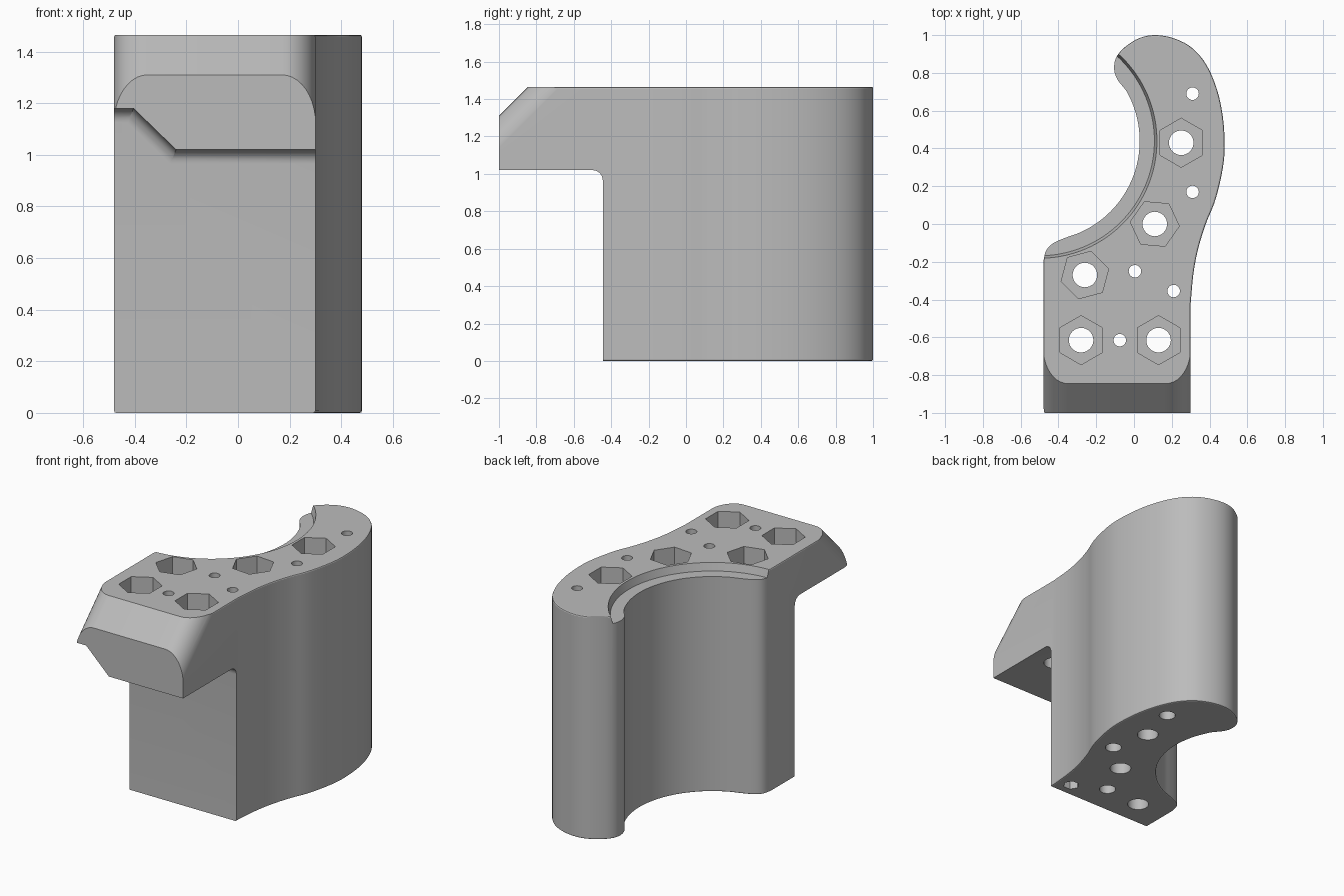
import bpy, bmesh, math
from mathutils import Vector

cube = bpy.data.objects.get("Cube")
if cube:
    bpy.data.objects.remove(cube, do_unlink=True)

TOP = 1.465
CX, CY = -0.5, 0.44          # centre of the concave side


def ring(cx, cy, r, n, start=0.0):
    return [(cx + r * math.cos(start + 2 * math.pi * i / n),
             cy + r * math.sin(start + 2 * math.pi * i / n)) for i in range(n)]


def arc(cx, cy, rx, ry, a0, a1, n):
    """Elliptical arc, angles in degrees."""
    out = []
    for i in range(n + 1):
        a = math.radians(a0 + (a1 - a0) * i / n)
        out.append((cx + rx * math.cos(a), cy + ry * math.sin(a)))
    return out


def smooth_path(pts, steps):
    """Catmull-Rom curve through the points."""
    p = [Vector(q) for q in pts]
    p = [2 * p[0] - p[1]] + p + [2 * p[-1] - p[-2]]
    out = []
    for a, b, c, d in zip(p, p[1:], p[2:], p[3:]):
        for i in range(steps):
            t = i / steps
            q = 0.5 * (2 * b + (c - a) * t + (2 * a - 5 * b + 4 * c - d) * t * t
                       + (3 * b - a - 3 * c + d) * t ** 3)
            out.append((q.x, q.y))
    out.append(tuple(pts[-1]))
    return out


def prism(name, lower, upper, bevel_ends=(), width=0.0, segments=2):
    """Solid between two matching loops; optionally rounds the end rims."""
    bm = bmesh.new()
    a = [bm.verts.new(p) for p in lower]
    b = [bm.verts.new(p) for p in upper]
    ends = [bm.faces.new(a[::-1]), bm.faces.new(b)]
    for i in range(len(a)):
        j = (i + 1) % len(a)
        bm.faces.new((a[i], a[j], b[j], b[i]))
    bmesh.ops.recalc_face_normals(bm, faces=bm.faces[:])
    edges = list({e for k in bevel_ends for e in ends[k].edges})
    if edges:
        bmesh.ops.bevel(bm, geom=edges, offset=width, segments=segments,
                        profile=0.5, affect='EDGES')
    me = bpy.data.meshes.new(name)
    bm.to_mesh(me)
    bm.free()
    ob = bpy.data.objects.new(name, me)
    bpy.context.collection.objects.link(ob)
    return ob


def upright(name, pts, z0, z1, **kw):
    return prism(name, [(x, y, z0) for x, y in pts],
                 [(x, y, z1) for x, y in pts], **kw)


# Curved block outline: straight front, bulged back, concave side
bulge = [(0.30, -0.42), (0.315, -0.26), (0.34, -0.13), (0.38, 0.0),
         (0.425, 0.11), (0.455, 0.22), (0.475, 0.33), (0.48, 0.43),
         (0.47, 0.57), (0.44, 0.71), (0.385, 0.84), (0.31, 0.93),
         (0.22, 0.98), (0.12, 1.0), (0.03, 0.985), (-0.05, 0.935),
         (-0.095, 0.88), (-0.105, 0.82), (-0.088, 0.765)]
hollow = arc(CX, CY, 0.53, 0.53, 30, -74, 14)
shoulder = [(-0.425, -0.10), (-0.465, -0.14), (-0.48, -0.20)]
outline = [(-0.48, -1.0), (0.30, -1.0)] + smooth_path(bulge + hollow + shoulder, 4)
body = upright("curved_block", outline, 0, TOP, bevel_ends=(0, 1), width=0.008)

cutters = []

# Space beneath the front overhang, with a rounded inner corner
under = [(-0.6, -0.2), (0.6, -0.2), (0.6, 1.02), (-0.24, 1.02),
         (-0.405, 1.18), (-0.6, 1.18)]
cutters.append(prism("overhang_cutter", [(x, -1.2, z) for x, z in under],
                     [(x, -0.445, z) for x, z in under],
                     bevel_ends=(1,), width=0.055, segments=8))

# Sloping front bevel with rounded corners, swept back at 45 degrees
slope = ([(0.7, 1.12)] + arc(0.17, 1.12, 0.131, 0.19, 0, 90, 10)
         + arc(-0.35, 1.12, 0.131, 0.19, 90, 180, 10)
         + [(-0.7, 1.12), (-0.7, 2.2), (0.7, 2.2)])
cutters.append(prism("front_slope_cutter", [(x, -1.1, z - 0.1) for x, z in slope],
                     [(x, -0.45, z + 0.55) for x, z in slope]))

# Shallow ledge along the concave rim
cutters.append(prism("ledge_cutter",
                     [(x, y, TOP - 0.05) for x, y in ring(CX, CY, 0.608, 128)],
                     [(x, y, TOP + 0.05) for x, y in ring(CX, CY, 0.635, 128)]))

# Bolt holes with hexagonal nut pockets: x, y, pocket rotation
bolts = [(0.25, 0.43, 30), (0.11, 0.0, -5), (-0.26, -0.27, 15),
         (-0.28, -0.615, 30), (0.13, -0.615, 30)]
for x, y, turn in bolts:
    cutters.append(upright("bolt_hole_cutter", ring(x, y, 0.065, 32), -0.1, TOP + 0.1))
    cutters.append(upright("nut_pocket_cutter", ring(x, y, 0.13, 6, math.radians(turn)),
                           TOP - 0.2, TOP + 0.1))

# Pin holes, wider at the base
pins = [(0.31, 0.69), (0.31, 0.17), (0.005, -0.25), (0.21, -0.355), (-0.075, -0.615)]
for i, (x, y) in enumerate(pins):
    cutters.append(upright("pin_hole_cutter", ring(x, y, 0.033, 32), -0.1, TOP + 0.1))
    if y > -0.44:
        sides = 6 if i == 3 else 32
        cutters.append(upright("pin_base_cutter", ring(x, y, 0.05, sides), -0.1, 0.1))

# Cut everything from the block and keep the finished mesh
for c in cutters:
    c.hide_render = True
    m = body.modifiers.new(c.name, 'BOOLEAN')
    m.operation = 'DIFFERENCE'
    m.solver = 'EXACT'
    m.object = c
bpy.context.view_layer.update()
dg = bpy.context.evaluated_depsgraph_get()
mesh = bpy.data.meshes.new_from_object(body.evaluated_get(dg))
body.modifiers.clear()
body.data = mesh
mesh.name = "curved_block"
for c in cutters:
    bpy.data.objects.remove(c, do_unlink=True)

# Single grey finish
mat = bpy.data.materials.new("plain_grey")
mat.use_nodes = True
grey = (0.5, 0.5, 0.5, 1.0)
mat.diffuse_color = grey
mat.node_tree.nodes["Principled BSDF"].inputs["Base Color"].default_value = grey
mesh.materials.clear()
mesh.materials.append(mat)

bpy.ops.object.select_all(action='DESELECT')
body.select_set(True)
bpy.context.view_layer.objects.active = body
bpy.ops.object.shade_smooth_by_angle(angle=math.radians(14))
